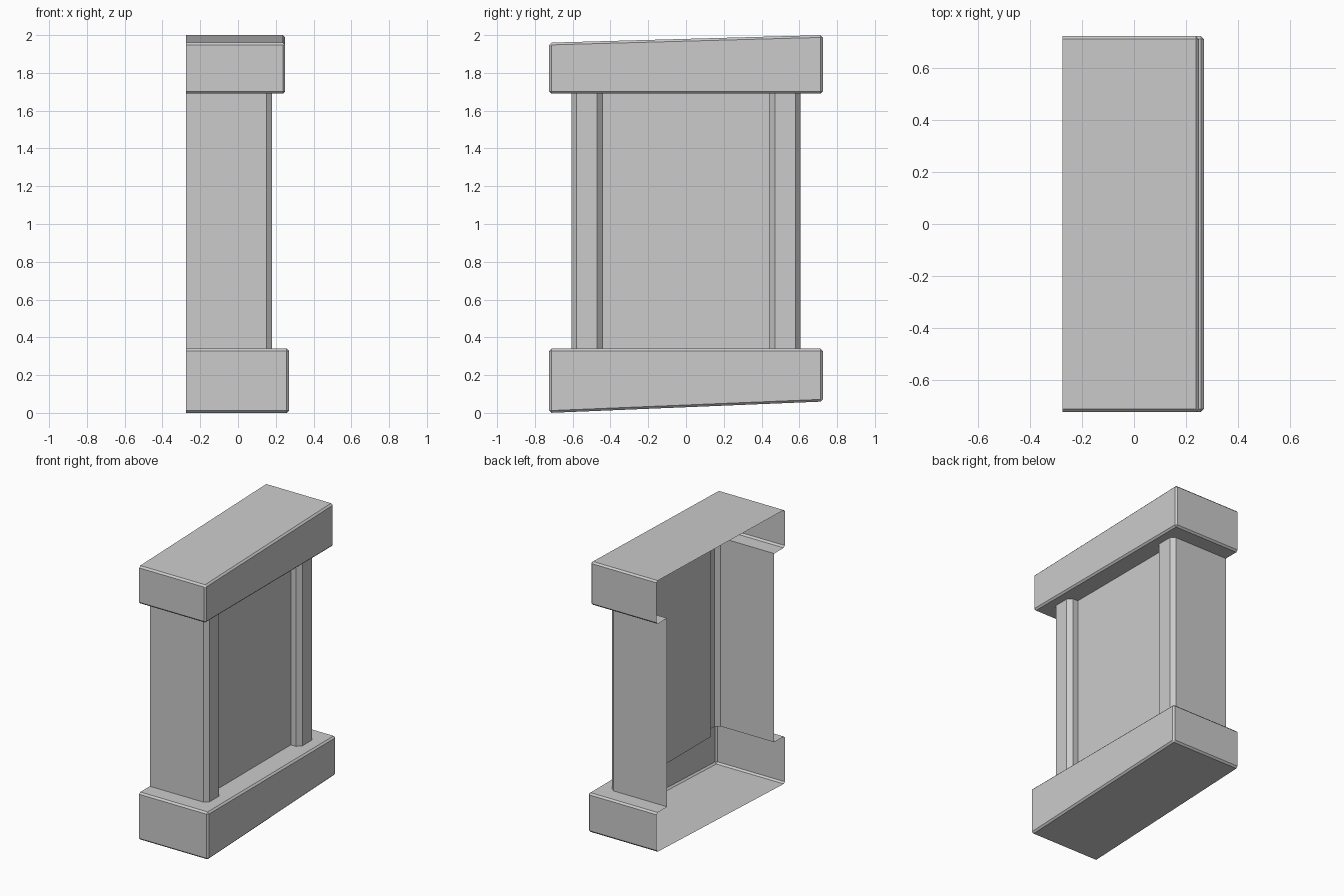
import bpy, bmesh

if "Cube" in bpy.data.objects:
    bpy.data.objects.remove(bpy.data.objects["Cube"])

BACK = -0.275  # open rear plane

# Half outline of the column shell (x, y), from the rear to the recessed panel
half = [(BACK, -0.605), (0.15, -0.605), (0.18, -0.58),
        (0.18, -0.47), (0.15, -0.44), (0.11, -0.44)]
profile = half + [(x, -y) for x, y in reversed(half)]


def finish(bm, name):
    mesh = bpy.data.meshes.new(name)
    bm.to_mesh(mesh)
    bm.free()
    obj = bpy.data.objects.new(name, mesh)
    bpy.context.collection.objects.link(obj)
    return obj


def add_walls(bm, low, high):
    for i in range(len(low) - 1):
        bm.faces.new((low[i], low[i + 1], high[i + 1], high[i]))


def column(name, z0, z1):
    bm = bmesh.new()
    low = [bm.verts.new((x, y, z0)) for x, y in profile]
    high = [bm.verts.new((x, y, z1)) for x, y in profile]
    add_walls(bm, low, high)
    return finish(bm, name)


def block(name, front, ledge_z, outer_z, chamfer=0.012):
    """Open-backed block: sloped outer plate, three walls and a ledge
    that runs inward to the column outline. outer_z = (z at -y, z at +y)."""
    bm = bmesh.new()
    w = 0.724
    outline = [(BACK, -w), (front, -w), (front, w), (BACK, w)]
    ledge = [bm.verts.new((x, y, ledge_z)) for x, y in outline]
    plate = [bm.verts.new((x, y, outer_z[0] if y < 0 else outer_z[1]))
             for x, y in outline]
    inner = [bm.verts.new((x, y, ledge_z)) for x, y in reversed(profile)]
    if outer_z[0] > ledge_z:
        add_walls(bm, ledge, plate)
        bm.faces.new(plate)
        bm.faces.new(list(reversed(ledge + inner)))
    else:
        add_walls(bm, plate, ledge)
        bm.faces.new(list(reversed(plate)))
        bm.faces.new(ledge + inner)
    # Chamfer every edge shared by two faces
    edges = [e for e in bm.edges if len(e.link_faces) == 2]
    bmesh.ops.bevel(bm, geom=edges, offset=chamfer, segments=1,
                    profile=0.5, affect='EDGES')
    return finish(bm, name)


# Main shaft with corner posts and recessed front panel
column("column", 0.34, 1.69)
# Sloped-top cap and sloped-bottom base
block("top_cap", 0.25, 1.69, (1.96, 2.0))
block("base", 0.27, 0.34, (0.0, 0.06))
